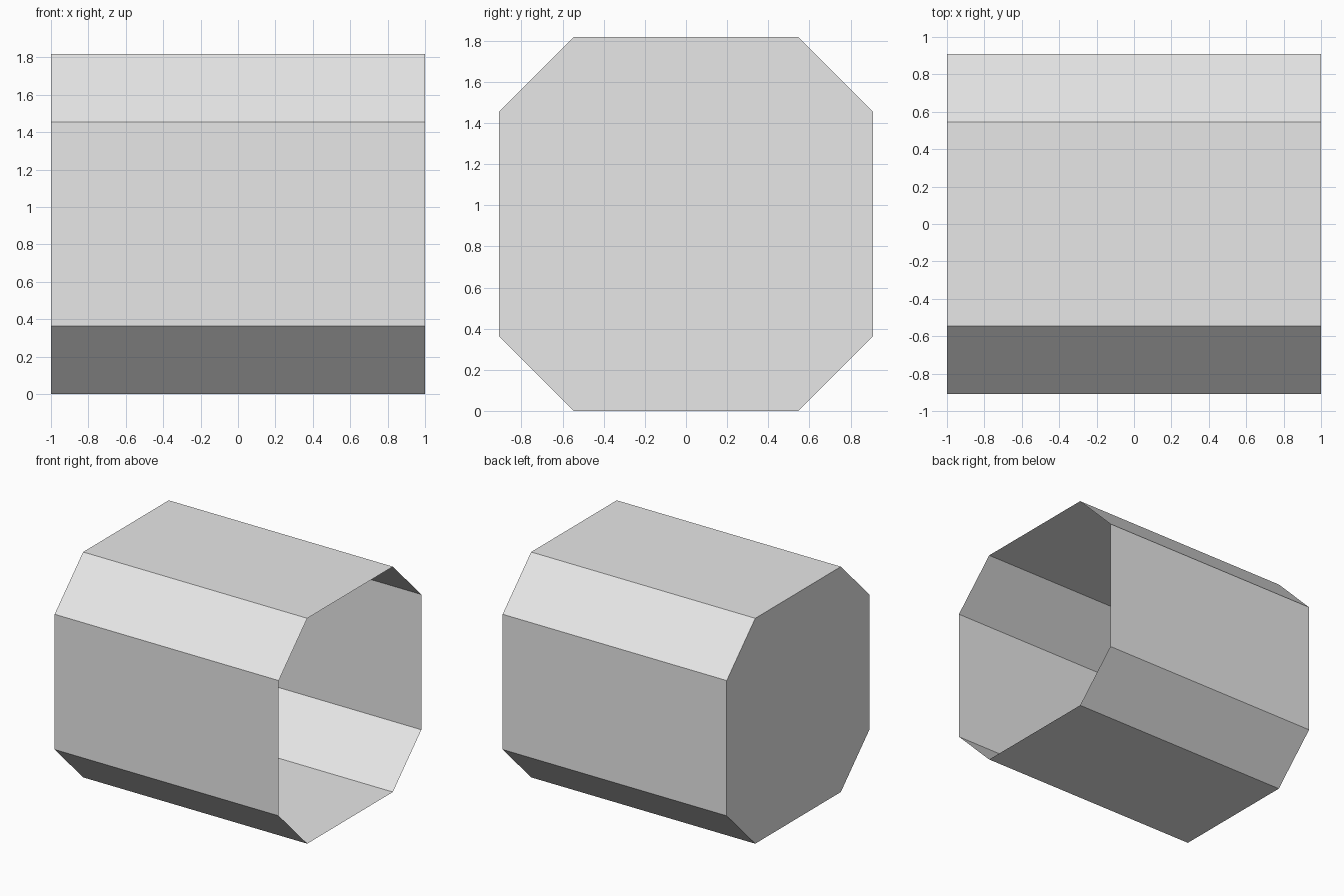
import bpy
import bmesh

if "Cube" in bpy.data.objects:
    bpy.data.objects.remove(bpy.data.objects["Cube"])

HALF = 0.909      # half width and half height of the octagon
FLAT = 0.5455     # half length of its long sides
LENGTH = 2.0

grey = bpy.data.materials.new("light grey")
grey.diffuse_color = (0.8, 0.8, 0.8, 1.0)
grey.use_nodes = True
grey.node_tree.nodes["Principled BSDF"].inputs["Base Color"].default_value = grey.diffuse_color

# Octagonal profile: a square with chamfered corners, in the y-z plane
profile = []
for sy, sz in ((1, 1), (-1, 1), (-1, -1), (1, -1)):
    corner = [(sy * HALF, sz * FLAT), (sy * FLAT, sz * HALF)]
    profile += corner if sy * sz > 0 else corner[::-1]

bm = bmesh.new()

# Closed end cap on the left
cap = bm.faces.new([bm.verts.new((-LENGTH / 2, y, z + HALF)) for y, z in profile])

# Thin side walls, extruded to the open right end
walls = bmesh.ops.extrude_edge_only(bm, edges=list(cap.edges))
new_verts = [g for g in walls["geom"] if isinstance(g, bmesh.types.BMVert)]
bmesh.ops.translate(bm, verts=new_verts, vec=(LENGTH, 0, 0))

# Turn every face outward from the middle of the shell
bm.normal_update()
for face in bm.faces:
    outward = face.calc_center_median()
    outward.z -= HALF
    if face is not cap and face.normal.x < -0.5:
        continue
    if face.normal.dot(outward) < 0:
        face.normal_flip()

mesh = bpy.data.meshes.new("octagonal_shell")
bm.to_mesh(mesh)
bm.free()
mesh.materials.append(grey)
shell = bpy.data.objects.new("octagonal_shell", mesh)
bpy.context.collection.objects.link(shell)
